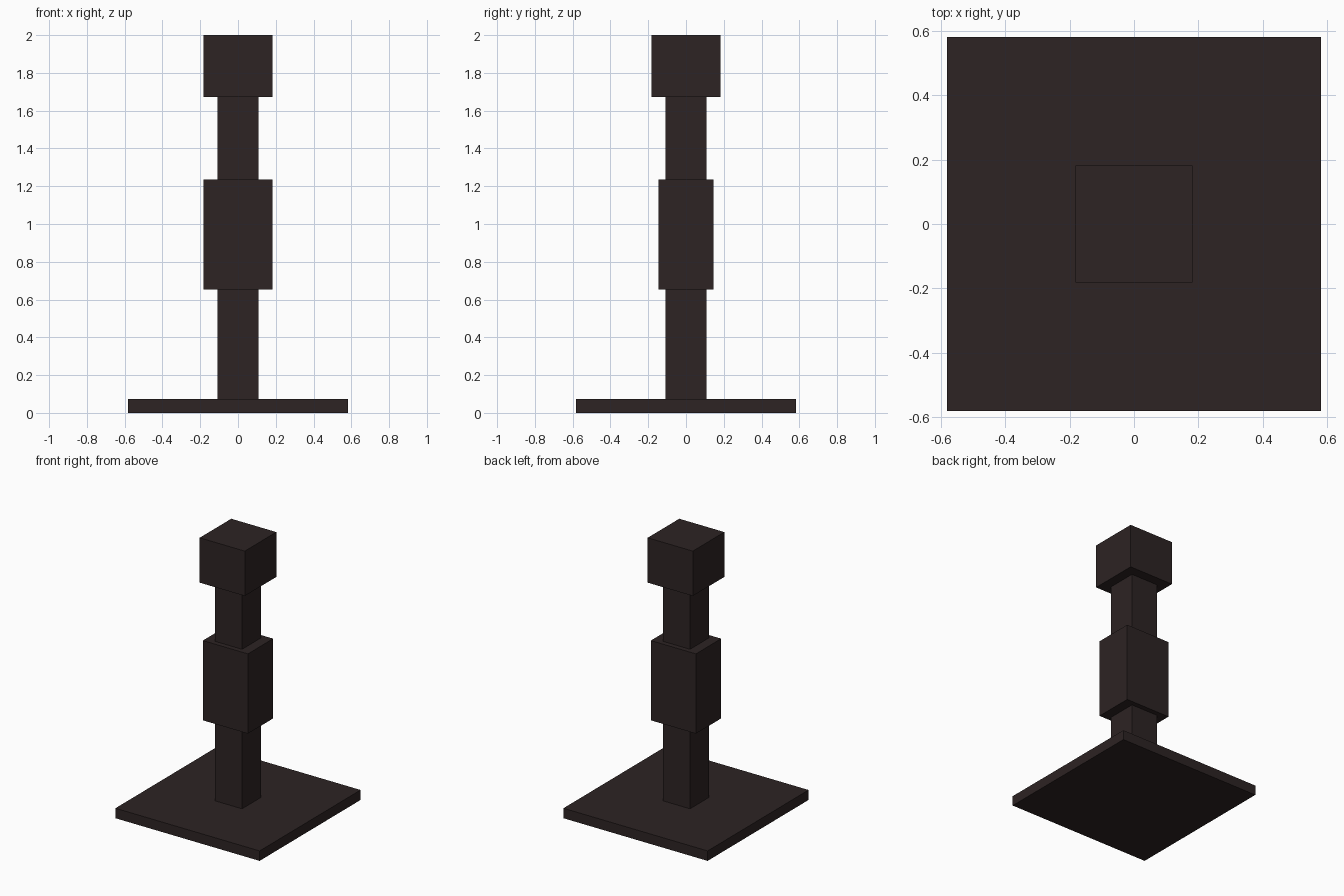
import bpy
import bmesh
from mathutils import Matrix, Vector

cube = bpy.data.objects.get("Cube")
if cube:
    bpy.data.objects.remove(cube, do_unlink=True)

U = 2 / 55  # modelling unit: the whole stand is 55 units tall

# Single dark brown material
dark = bpy.data.materials.new("dark_brown")
dark.use_nodes = True
colour = (0.026, 0.017, 0.017, 1.0)
dark.diffuse_color = colour
dark.node_tree.nodes["Principled BSDF"].inputs["Base Color"].default_value = colour


def block(name, width, depth, bottom, top):
    """Flat-sided box centred on the axis, sizes in units."""
    size = Vector((width, depth, top - bottom)) * U
    centre = Vector((0, 0, (bottom + top) / 2)) * U
    bm = bmesh.new()
    bmesh.ops.create_cube(bm, size=1, matrix=Matrix.LocRotScale(None, None, size))
    mesh = bpy.data.meshes.new(name)
    bm.to_mesh(mesh)
    bm.free()
    mesh.materials.append(dark)
    obj = bpy.data.objects.new(name, mesh)
    obj.location = centre
    bpy.context.collection.objects.link(obj)
    return obj


# Stacked parts, from the ground up
block("base_plate", 32, 32, 0, 2)
block("lower_post", 6, 6, 2, 18)
block("middle_block", 10, 8, 18, 34)
block("upper_post", 6, 6, 34, 46)
block("head_block", 10, 10, 46, 55)
